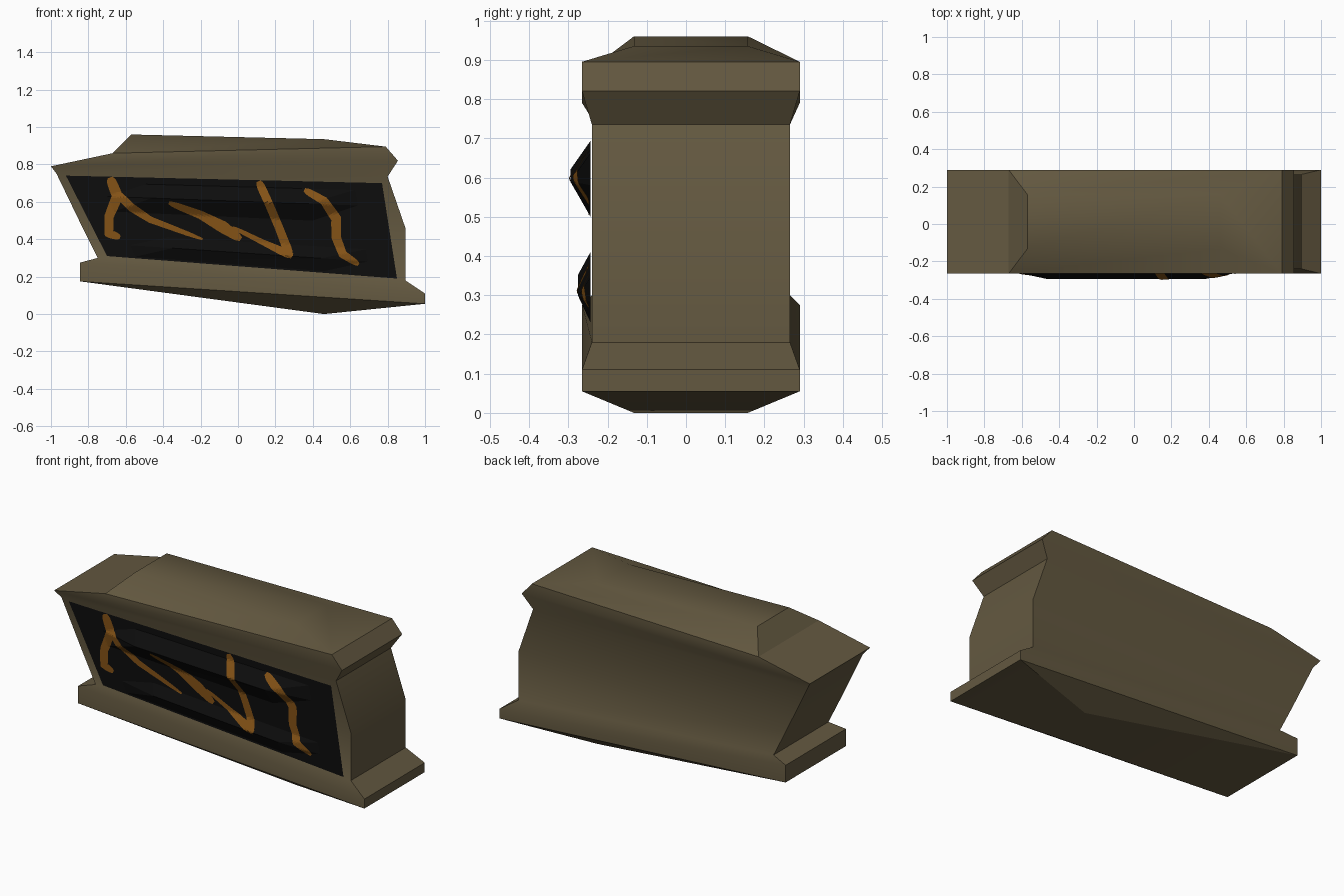
import bpy, bmesh, math
from mathutils import Vector
from mathutils.bvhtree import BVHTree

cube = bpy.data.objects.get("Cube")
if cube:
    bpy.data.objects.remove(cube, do_unlink=True)


def material(name, color):
    m = bpy.data.materials.new(name)
    m.use_nodes = True
    m.diffuse_color = (*color, 1)
    bsdf = m.node_tree.nodes["Principled BSDF"]
    bsdf.inputs["Base Color"].default_value = (*color, 1)
    bsdf.inputs["Roughness"].default_value = 0.9
    return m


STONE = material("brown_stone", (0.125, 0.098, 0.051))
BLACK = material("black_panel", (0.004, 0.004, 0.004))
AMBER = material("amber_paint", (0.23, 0.085, 0.008))


def finish(bm, name, mat, angle=None):
    mesh = bpy.data.meshes.new(name)
    bm.to_mesh(mesh)
    bm.free()
    mesh.materials.append(mat)
    obj = bpy.data.objects.new(name, mesh)
    bpy.context.collection.objects.link(obj)
    if angle:
        bpy.ops.object.select_all(action='DESELECT')
        obj.select_set(True)
        bpy.context.view_layer.objects.active = obj
        bpy.ops.object.shade_smooth_by_angle(angle=math.radians(angle))
    return obj


def skin(bm, rows):
    """Bridge neighbouring rows of vertices with quads."""
    for a, b in zip(rows, rows[1:]):
        for i in range(len(a) - 1):
            bm.faces.new((a[i], a[i + 1], b[i + 1], b[i]))


# Stone block: four-cornered rings (left x, z, right x, z, half depth), bottom to top
MID_Y = 0.0125
WIDE, WAIST, RIDGE = 0.2775, 0.2525, 0.145
RINGS = [
    (0.46, 0.0, 0.46, 0.0, RIDGE),
    (-0.845, 0.175, 1.0, 0.055, WIDE),
    (-0.845, 0.275, 1.0, 0.11, WIDE),
    (-0.75, 0.30, 0.895, 0.18, WAIST),
    (-0.83, 0.46, 0.895, 0.46, WAIST),
    (-0.97, 0.75, 0.80, 0.735, WAIST),
    (-1.0, 0.79, 0.855, 0.82, WIDE),
    (-0.67, 0.86, 0.79, 0.895, WIDE),
    (-0.57, 0.96, 0.46, 0.935, RIDGE),
]
bm = bmesh.new()
loops = []
for xl, zl, xr, zr, h in RINGS:
    corners = [(xl, -h, zl), (xr, -h, zr), (xr, h, zr), (xl, h, zl)]
    ring = [bm.verts.new((x, y + MID_Y, z)) for x, y, z in corners]
    loops.append(ring + ring[:1])
skin(bm, loops)
bm.faces.new(loops[-1][:4])
bmesh.ops.remove_doubles(bm, verts=bm.verts, dist=0.0005)
bmesh.ops.recalc_face_normals(bm, faces=bm.faces)
finish(bm, "stone_block", STONE, 33)

# Front panel: a skewed sheet with two horizontal ridges that taper at the ends
PANEL_Y = -0.243
COLUMNS = [(0, 0), (0.1, 0), (0.245, 1), (0.75, 1), (0.91, 0), (1, 0)]
ROWS = [(0, 0), (0.02, 0), (0.16, 0.032), (0.29, 0),
        (0.57, 0), (0.755, 0.052), (0.92, 0), (1, 0)]
LOW_L, LOW_R = Vector((-0.70, 0, 0.31)), Vector((0.85, 0, 0.19))
TOP_L, TOP_R = Vector((-0.92, 0, 0.74)), Vector((0.77, 0, 0.70))
bm = bmesh.new()
grid = []
for v, bump in ROWS:
    row = []
    for t, taper in COLUMNS:
        p = LOW_L.lerp(LOW_R, t).lerp(TOP_L.lerp(TOP_R, t), v)
        p.y = PANEL_Y - bump * taper
        row.append(bm.verts.new(p))
    grid.append(row)
skin(bm, grid)
bmesh.ops.triangulate(bm, faces=bm.faces)
surface = BVHTree.FromBMesh(bm)
finish(bm, "front_panel", BLACK)


def on_panel(x, z):
    hit = surface.ray_cast(Vector((x, -1, z)), Vector((0, 1, 0)))[0]
    return Vector((x, (hit.y if hit else PANEL_Y) - 0.004, z))


def stroke(name, points, steps=10, across=4):
    """Painted ribbon draped on the panel; points are (x, z, width)."""
    path = []
    for a, b in zip(points, points[1:]):
        path += [Vector(a).lerp(Vector(b), i / steps) for i in range(steps)]
    path.append(Vector(points[-1]))
    last = len(path) - 1
    bm = bmesh.new()
    rows = []
    for i, p in enumerate(path):
        d = path[min(i + 4, last)] - path[max(i - 4, 0)]
        side = Vector((-d.y, d.x)).normalized()
        # rounded ends
        end = min(i, last - i)
        width = p.z * (0.55, 0.8, 0.95, 1)[min(end, 3)]
        row = []
        for k in range(across + 1):
            off = side * width * (k / across - 0.5)
            row.append(bm.verts.new(on_panel(p.x + off.x, p.y + off.y)))
        rows.append(row)
    skin(bm, rows)
    # face the ribbon forward
    bm.normal_update()
    bmesh.ops.reverse_faces(bm, faces=[f for f in bm.faces if f.normal.y > 0])
    finish(bm, name, AMBER)


# Painted strokes, left to right across the front
stroke("hook_stroke", [(-0.685, 0.73, 0.05), (-0.645, 0.63, 0.06), (-0.69, 0.52, 0.05),
                       (-0.69, 0.43, 0.05), (-0.63, 0.41, 0.03)])
stroke("trailing_stroke", [(-0.65, 0.65, 0.04), (-0.57, 0.57, 0.045),
                           (-0.47, 0.505, 0.035), (-0.19, 0.40, 0.02)])
stroke("slanted_stroke", [(-0.37, 0.595, 0.03), (-0.2, 0.53, 0.045),
                          (-0.08, 0.465, 0.065), (0.015, 0.40, 0.04)])
stroke("cross_stroke", [(-0.03, 0.465, 0.02), (0.13, 0.385, 0.03), (0.29, 0.31, 0.05)])
stroke("upright_stroke", [(0.11, 0.71, 0.045), (0.165, 0.59, 0.045),
                          (0.22, 0.46, 0.045), (0.28, 0.305, 0.05)])
stroke("wavy_stroke", [(0.355, 0.665, 0.035), (0.46, 0.605, 0.045), (0.525, 0.51, 0.055),
                       (0.525, 0.41, 0.05), (0.56, 0.32, 0.045), (0.645, 0.265, 0.03)])
